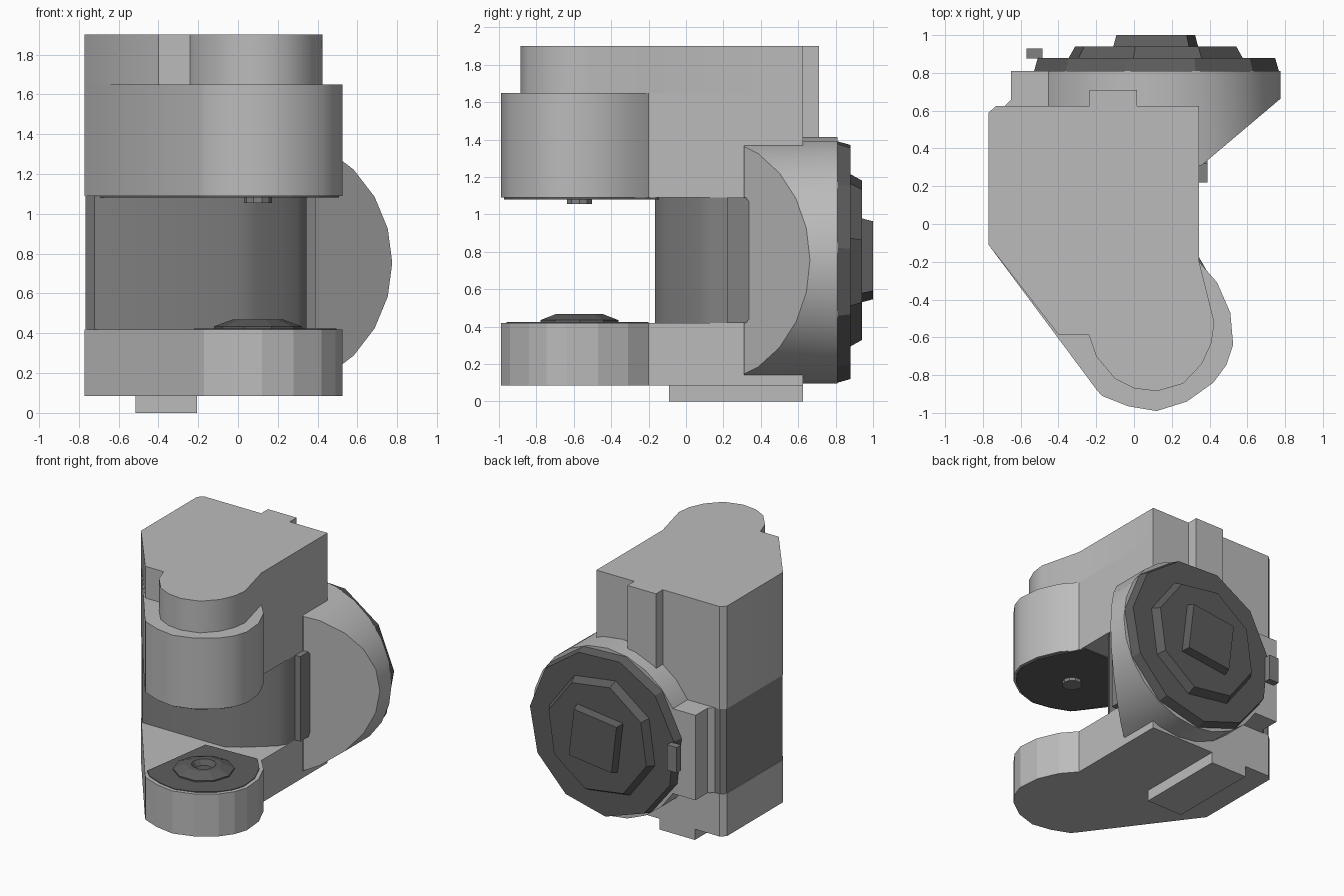
import bpy, bmesh, math
from mathutils import Vector

cube = bpy.data.objects.get("Cube")
if cube:
    bpy.data.objects.remove(cube, do_unlink=True)


def material(name, v):
    m = bpy.data.materials.new(name)
    m.diffuse_color = (v, v, v, 1)
    m.use_nodes = True
    m.node_tree.nodes["Principled BSDF"].inputs["Base Color"].default_value = (v, v, v, 1)
    return m


LIGHT = material("light grey", 0.5)
MID = material("mid grey", 0.22)
DARK = material("dark grey", 0.11)


def finish(bm, name, mat, smooth=None):
    bmesh.ops.recalc_face_normals(bm, faces=bm.faces)
    me = bpy.data.meshes.new(name)
    bm.to_mesh(me)
    bm.free()
    me.materials.append(mat)
    if smooth:
        for p in me.polygons:
            p.use_smooth = True
        me.set_sharp_from_angle(angle=math.radians(smooth))
    ob = bpy.data.objects.new(name, me)
    bpy.context.collection.objects.link(ob)
    return ob


def prism(name, outline, z0, z1, mat, smooth=None):
    """Extrude a plan outline upward."""
    bm = bmesh.new()
    f = bm.faces.new([bm.verts.new((x, y, z0)) for x, y in outline])
    r = bmesh.ops.extrude_face_region(bm, geom=[f])
    verts = [v for v in r["geom"] if isinstance(v, bmesh.types.BMVert)]
    bmesh.ops.translate(bm, verts=verts, vec=(0, 0, z1 - z0))
    return finish(bm, name, mat, smooth)


def box(name, x0, x1, y0, y1, z0, z1, mat):
    return prism(name, [(x0, y0), (x1, y0), (x1, y1), (x0, y1)], z0, z1, mat)


def loft(bm, rings):
    """Skin a stack of equal-length rings and cap both ends."""
    loops = [[bm.verts.new(p) for p in ring] for ring in rings]
    n = len(loops[0])
    for a, b in zip(loops, loops[1:]):
        for i in range(n):
            j = (i + 1) % n
            bm.faces.new((a[i], a[j], b[j], b[i]))
    bm.faces.new(loops[0])
    bm.faces.new(loops[-1])


HUB = (0.115, 0.755)     # axle of the rear wheel, x and z


def ring_y(y, r, n, turn):
    return [(HUB[0] + r * math.cos(turn + math.tau * i / n), y,
             HUB[1] + r * math.sin(turn + math.tau * i / n)) for i in range(n)]


def ring_z(z, r, n, turn=0.0, c=(0.10, -0.57)):
    return [(c[0] + r * math.cos(turn + math.tau * i / n),
             c[1] + r * math.sin(turn + math.tau * i / n), z) for i in range(n)]


# Plan outlines: shared rear of both arms, then the nose variants
REAR = [(0.345, 0.625), (-0.73, 0.625), (-0.77, 0.59), (-0.77, -0.11)]
WIDE_NOSE = [(-0.2, -0.875), (-0.17, -0.91), (-0.03, -0.965), (0.12, -0.99),
             (0.28, -0.94), (0.42, -0.84), (0.49, -0.745), (0.525, -0.64),
             (0.51, -0.47), (0.44, -0.31), (0.345, -0.2)]
SLIM_NOSE = [(-0.40, -0.585), (-0.24, -0.585), (-0.20, -0.70), (-0.10, -0.82),
             (0.0, -0.87), (0.12, -0.885), (0.26, -0.845), (0.36, -0.74),
             (0.41, -0.63), (0.425, -0.52), (0.345, -0.2)]

# Upper arm, narrower above the collar
prism("upper_body", REAR + SLIM_NOSE, 1.65, 1.9, LIGHT, 40)
prism("upper_arm_collar", REAR + WIDE_NOSE, 1.09, 1.65, LIGHT, 40)

# Lower arm and the rail beneath it
prism("lower_arm", REAR + WIDE_NOSE, 0.085, 0.42, LIGHT)
box("bottom_rail", -0.515, -0.205, -0.09, 0.625, 0.0, 0.085, LIGHT)

# Core between the arms, with a rounded front corner
CORE = [(0.345, 0.62), (-0.73, 0.62), (-0.765, 0.585), (-0.765, -0.11), (-0.72, -0.165),
        (0.0, -0.165), (0.10, -0.10), (0.22, 0.0), (0.30, 0.07), (0.345, 0.14)]
prism("core_block", CORE, 0.42, 1.09, MID, 35)

# Rounded side plate on the core
bm = bmesh.new()
plate = []
for x in (0.30, 0.39):
    plate.append([(x, 0.22, 0.42), (x, 0.32, 0.42), (x, 0.345, 0.45),
                  (x, 0.345, 1.06), (x, 0.32, 1.09), (x, 0.22, 1.09)])
loft(bm, plate)
finish(bm, "core_side_plate", MID)

# Dark pads on the facing sides of the two arms
PAD = [(-0.13, -0.22), (-0.22, -0.82)] + [(0.1 + (x - 0.1) * 0.93, -0.57 + (y + 0.57) * 0.93)
                                         for x, y in WIDE_NOSE[1:-1]] + [(0.31, -0.2)]
prism("lower_pad", PAD, 0.418, 0.425, DARK)
UNDER = [(-0.72, -0.13), (-0.38, -0.57)] + [(0.1 + (x - 0.1) * 0.96, -0.57 + (y + 0.57) * 0.96)
                                         for x, y in WIDE_NOSE[:-1]] + [(0.33, -0.15)]
prism("upper_pad", UNDER, 1.081, 1.09, DARK)

# Countersunk screw on the lower pad and pin under the collar
bm = bmesh.new()
loft(bm, [ring_z(0.42, 0.22, 10), ring_z(0.435, 0.22, 10), ring_z(0.468, 0.13, 10),
          ring_z(0.468, 0.09, 10), ring_z(0.43, 0.06, 10)])
finish(bm, "screw_head", DARK)
bm = bmesh.new()
loft(bm, [ring_z(1.055, 0.07, 10), ring_z(1.085, 0.07, 10)])
finish(bm, "collar_pin", MID)

# Rear wheel housing: a drum with one side cut on the slant
bm = bmesh.new()
loft(bm, [ring_y(0.31, 0.66, 24, 0), ring_y(0.81, 0.66, 24, 0)])
cut = bmesh.ops.bisect_plane(bm, geom=bm.verts[:] + bm.edges[:] + bm.faces[:],
                             plane_co=Vector((0.345, 0.30, 0)),
                             plane_no=Vector((0.35, -0.415, 0)), clear_outer=True)
edges = [e for e in cut["geom_cut"] if isinstance(e, bmesh.types.BMEdge)]
bmesh.ops.holes_fill(bm, edges=edges, sides=0)
finish(bm, "wheel_housing", LIGHT, 35)

# Stepped wheel
for name, y0, y1, r0, r1, n, turn in (
        ("wheel_disc", 0.81, 0.88, 0.655, 0.635, 11, 0.10),
        ("wheel_step", 0.88, 0.94, 0.475, 0.44, 8, 0.25),
        ("wheel_hub", 0.94, 1.0, 0.285, 0.265, 4, math.pi / 4 + 0.12)):
    bm = bmesh.new()
    loft(bm, [ring_y(y0, r0, n, turn), ring_y(y1, r1, n, turn)])
    finish(bm, name, DARK)

# Bracket beside the wheel, marker tab and rear rib
BRACKET = [(-0.70, 0.60), (-0.68, 0.63), (-0.65, 0.66), (-0.65, 0.81), (-0.30, 0.81), (-0.30, 0.60)]
prism("housing_bracket", BRACKET, 0.42, 1.09, LIGHT)
box("marker_tab", -0.57, -0.485, 0.875, 0.93, 0.66, 0.86, MID)
box("rear_rib", -0.235, 0.015, 0.60, 0.71, 1.3, 1.9, LIGHT)
